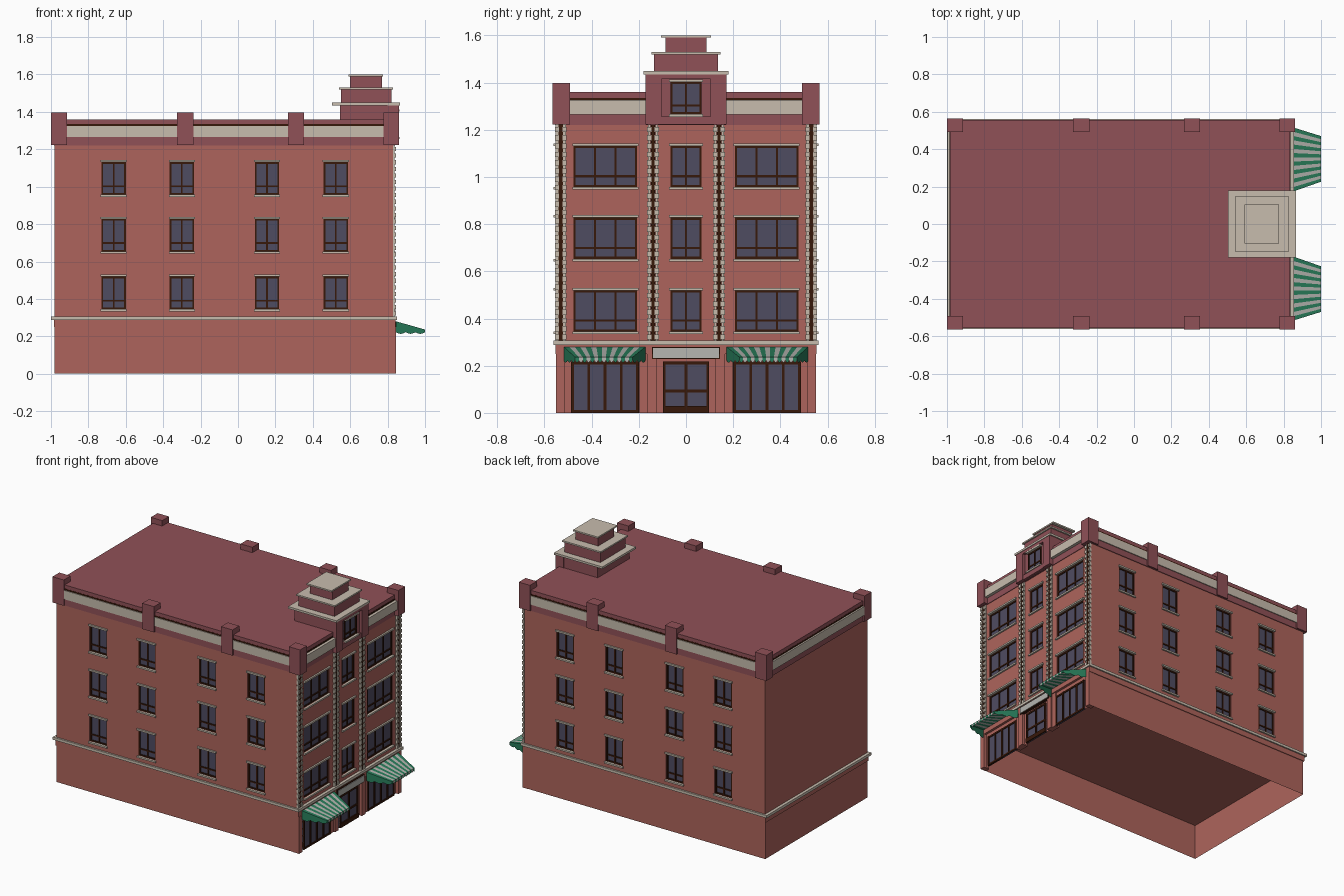
import bpy, bmesh
from math import sin, pi
from collections import defaultdict

if "Cube" in bpy.data.objects:
    bpy.data.objects.remove(bpy.data.objects["Cube"])


def material(name, rgb):
    m = bpy.data.materials.new(name)
    m.diffuse_color = [(c / 255) ** 2.2 for c in rgb] + [1]
    m.use_nodes = True
    m.node_tree.nodes["Principled BSDF"].inputs["Base Color"].default_value = m.diffuse_color
    return m


brick = material("brick", (172, 100, 92))
dark_brick = material("dark_brick", (143, 82, 88))
stone = material("stone", (198, 187, 172))
glass = material("glass", (80, 77, 97))
brown = material("brown", (58, 30, 18))
green = material("green", (45, 125, 92))
white = material("white", (180, 180, 175))

parts = defaultdict(list)  # part name -> boxes (x0, x1, y0, y1, z0, z1)


def make_object(name, bm, mat):
    bmesh.ops.recalc_face_normals(bm, faces=bm.faces)
    me = bpy.data.meshes.new(name)
    bm.to_mesh(me)
    bm.free()
    if mat:
        me.materials.append(mat)
    ob = bpy.data.objects.new(name, me)
    bpy.context.collection.objects.link(ob)
    return ob


def build(name, mat, boxes=None):
    bm = bmesh.new()
    for x0, x1, y0, y1, z0, z1 in boxes or parts[name]:
        vs = bmesh.ops.create_cube(bm, size=1)["verts"]
        for v in vs:
            v.co = (x1 if v.co.x > 0 else x0, y1 if v.co.y > 0 else y0, z1 if v.co.z > 0 else z0)
    return make_object(name, bm, mat)


X0, X1, Y = -0.98, 0.83, 0.55


def add(part, face, u0, u1, d0, d1, z0, z1):
    """Box on a facade: u runs along the wall, d is the distance outwards."""
    if face == "street":
        parts[part].append((X1 + d0, X1 + d1, u0, u1, z0, z1))
    else:
        a, b = sorted((face * (Y + d0), face * (Y + d1)))
        parts[part].append((u0, u1, a, b, z0, z1))


def glazing(face, u0, u1, z0, z1, cols, bars, d, w=0.009):
    add("window_glass", face, u0, u1, d - 0.01, d, z0, z1)
    for i in range(cols + 1):
        u = u0 + w / 2 + (u1 - u0 - w) * i / cols
        add("window_frames", face, u - w / 2, u + w / 2, d - 0.008, d + 0.006, z0, z1)
    for t in bars:
        z = z0 + w / 2 + (z1 - z0 - w) * t
        add("window_frames", face, u0, u1, d - 0.008, d + 0.005, z - w / 2, z + w / 2)


def window(face, u0, u1, z0, z1, cols, d=-0.011):
    glazing(face, u0, u1, z0, z1, cols, (0, 0.25, 1), d)
    add("window_openings", face, u0, u1, -0.015, 0.02, z0, z1)
    for z in (z0 - 0.011, z1):
        add("sills_and_lintels", face, u0 - 0.005, u1 + 0.005, d, d + 0.022, z, z + 0.011)


# windows on three storeys
for z0 in (0.345, 0.653, 0.957):
    z1 = z0 + 0.174
    for side in (-1, 1):
        for x in (-0.665, -0.3, 0.155, 0.523):
            window(side, x - 0.065, x + 0.065, z0, z1, 2)
    window("street", -0.477, -0.207, z0, z1, 3)
    window("street", 0.207, 0.477, z0, z1, 3)
    window("street", -0.066, 0.066, z0, z1, 2)

# upper walls with recessed windows
walls = build("upper_walls", brick, [(X0, X1, -Y, Y, 0.25, 1.25)])
cutter = build("window_openings", None)
cutter.hide_render = True
cutter.hide_viewport = False
cutter.display_type = "WIRE"
cut = walls.modifiers.new("openings", "BOOLEAN")
cut.operation = "DIFFERENCE"
cut.solver = "EXACT"
cut.object = cutter

# tower window, set between the tower piers
window("street", -0.066, 0.066, 1.266, 1.402, 2, 0.012)

# ground floor shell, open below
bm = bmesh.new()
for v in bmesh.ops.create_cube(bm, size=1)["verts"]:
    v.co = (0.825 if v.co.x > 0 else X0, v.co.y * 1.096, 0.25 if v.co.z > 0 else 0)
bmesh.ops.delete(bm, geom=[f for f in bm.faces if abs(f.normal.z) > 0.5], context="FACES")
make_object("ground_floor_walls", bm, brick)

# shopfront piers, shop windows, doors and sign board
for s in (-1, 1):
    for a, b in ((0.515, 0.55), (0.165, 0.197), (0.125, 0.165)):
        u0, u1 = sorted((s * a, s * b))
        add("shopfront_piers", "street", u0, u1, -0.03, 0.015 if a != 0.165 else 0.005, 0, 0.25)
    u0, u1 = sorted((s * 0.2, s * 0.487))
    glazing("street", u0, u1, 0, 0.217, 4, (0, 1), 0.002, 0.012)
glazing("street", -0.098, 0.098, 0, 0.217, 2, (0.08, 0.42, 1), 0.002, 0.012)
add("door_kick_plate", "street", -0.098, 0.098, 0, 0.01, 0, 0.03)
add("sign_border", "street", -0.145, 0.145, 0, 0.02, 0.228, 0.279)
add("sign_board", "street", -0.14, 0.14, 0.015, 0.024, 0.233, 0.274)

# string course above the ground floor
parts["string_course"] += [(-1, 0.85, -0.562, 0.562, 0.288, 0.306)]
parts["string_course_base"] += [(-0.985, 0.842, -0.553, 0.553, 0.25, 0.288)]

# toothed stone strips with brown centres on the street face
for y in (-0.531, -0.14, 0.14, 0.531):
    add("strip_centres", "street", y - 0.009, y + 0.009, 0, 0.008, 0.306, 1.23)
    for s in (-1, 1):
        c = y + s * 0.016
        add("stone_strips", "street", c - 0.006, c + 0.006, 0, 0.007, 0.306, 1.23)
        for i in range(26):
            z = 0.31 + i * 0.0352
            add("stone_strips", "street", c - 0.009, c + 0.009, 0, 0.014, z, z + 0.022)

# parapet, frieze and roof
parts["roof_parapet"] += [(-0.985, 0.834, -0.555, 0.555, 1.22, 1.36)]
parts["parapet_frieze"] += [(-0.997, 0.855, -0.561, 0.561, 1.265, 1.325)]
parts["parapet_shadow_line"] += [(-0.986, 0.836, -0.556, 0.556, 1.325, 1.335)]
for x0, x1 in ((-1, -0.915), (-0.325, -0.237), (0.268, 0.354), (0.778, 0.862)):
    for s in (-1, 1):
        y0, y1 = sorted((s * 0.492, s * 0.565))
        parts["parapet_piers"].append((x0, x1, y0, y1, 1.222, 1.397))

# stepped tower
parts["tower"] += [(0.545, 0.84, -0.17, 0.17, 1.22, 1.437),
                   (0.55, 0.82, -0.135, 0.135, 1.437, 1.522),
                   (0.6, 0.77, -0.086, 0.086, 1.522, 1.592),
                   (0.8, 0.862, -0.172, -0.103, 1.222, 1.437),
                   (0.8, 0.862, 0.103, 0.172, 1.222, 1.437),
                   (0.8, 0.862, -0.172, 0.172, 1.415, 1.437)]
parts["tower_caps"] += [(0.503, 0.866, -0.18, 0.18, 1.435, 1.449),
                        (0.54, 0.83, -0.146, 0.146, 1.519, 1.529),
                        (0.59, 0.776, -0.105, 0.105, 1.59, 1.6)]
# frieze stops behind the tower front
parts["tower"].append((0.83, 0.857, -0.11, 0.11, 1.222, 1.256))
parts["tower_front_panel"] += [(0.83, 0.8405, -0.11, 0.11, 1.25, 1.42)]
parts["parapet_frieze"][0] = (-0.997, 0.82, -0.561, 0.561, 1.265, 1.325)
for s in (-1, 1):
    y0, y1 = sorted((s * 0.16, s * 0.561))
    parts["parapet_frieze"].append((0.8, 0.855, y0, y1, 1.265, 1.325))

for name, mat in (("window_glass", glass), ("window_frames", brown), ("sills_and_lintels", stone),
                  ("shopfront_piers", brick), ("door_kick_plate", brown), ("sign_border", brown),
                  ("sign_board", white), ("string_course", stone), ("string_course_base", brick),
                  ("strip_centres", brown), ("stone_strips", stone), ("roof_parapet", dark_brick),
                  ("parapet_frieze", stone), ("parapet_shadow_line", brown),
                  ("parapet_piers", dark_brick), ("tower", dark_brick),
                  ("tower_front_panel", dark_brick), ("tower_caps", stone)):
    build(name, mat)


# striped awnings with scalloped valances
def valance(bm, a, b, scallops, bottom=0.222, drop=0.009):
    faces = []
    for k in range(scallops):
        p, q = a.lerp(b, k / scallops), a.lerp(b, (k + 1) / scallops)
        low = []
        for j in range(5):
            v = q.lerp(p, j / 4)
            v.z = bottom - drop * sin(pi * j / 4)
            low.append(v)
        faces.append(bm.faces.new([bm.verts.new(v) for v in [p, q] + low]))
    return faces


from mathutils import Vector
STRIPES = 15
for s, label in ((-1, "left"), (1, "right")):
    bm = bmesh.new()
    back = [Vector((0.845, s * y, 0.28)) for y in (0.172, 0.518)]
    front = [Vector((1.0, s * y, 0.236)) for y in (0.226, 0.47)]
    for i in range(STRIPES):
        t0, t1 = i / STRIPES, (i + 1) / STRIPES
        b0, b1 = back[0].lerp(back[1], t0), back[0].lerp(back[1], t1)
        f0, f1 = front[0].lerp(front[1], t0), front[0].lerp(front[1], t1)
        top = bm.faces.new([bm.verts.new(v) for v in (b0, f0, f1, b1)])
        for f in [top] + valance(bm, f0, f1, 1):
            f.material_index = i % 2
    for b, f in zip(back, front):
        valance(bm, b, f, 3)
    bmesh.ops.remove_doubles(bm, verts=bm.verts, dist=0.0001)
    awning = make_object("awning_" + label, bm, green)
    awning.data.materials.append(white)
